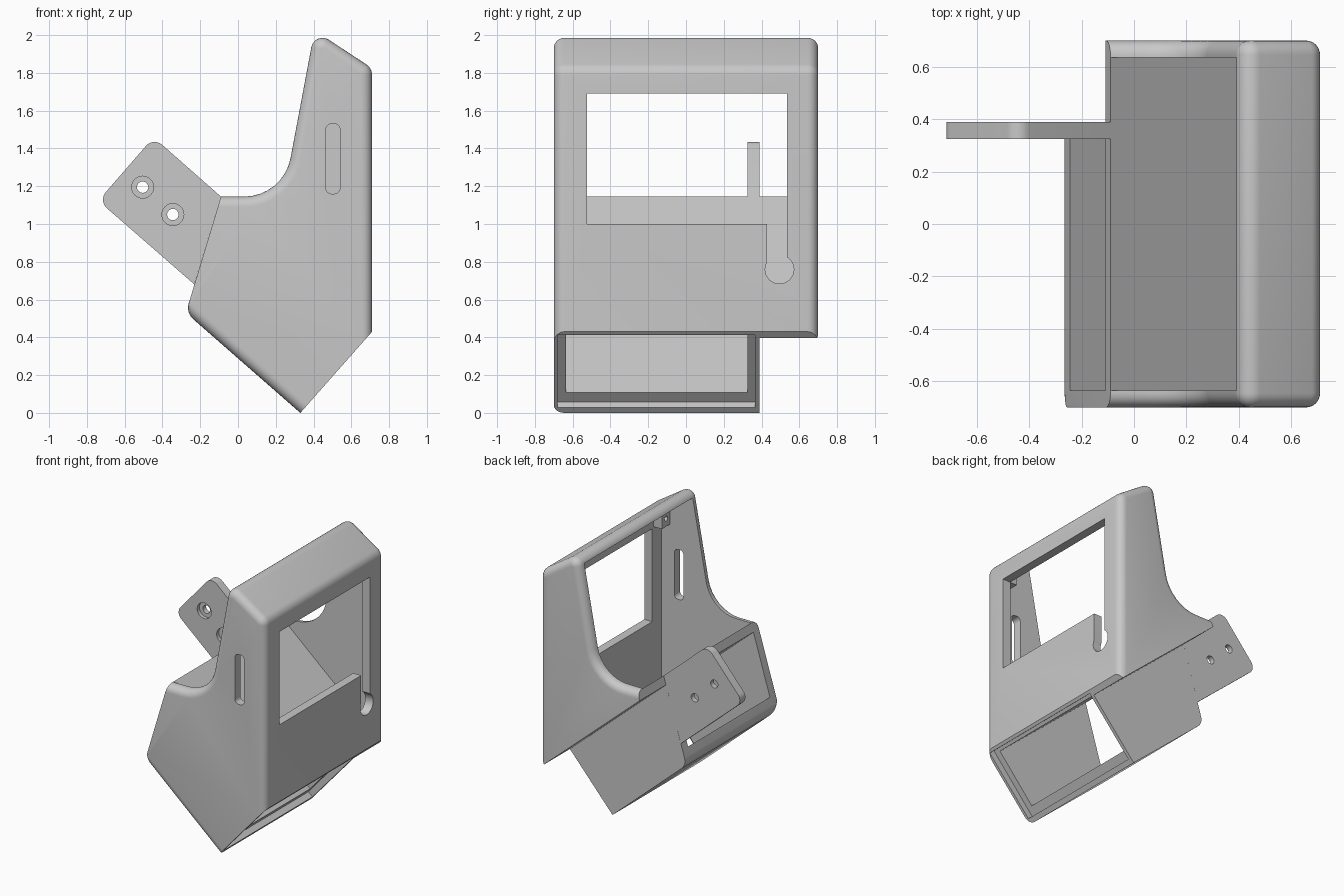
import bpy, bmesh, math
from mathutils import Vector

cube = bpy.data.objects.get("Cube")
if cube:
    bpy.data.objects.remove(cube, do_unlink=True)

grey = bpy.data.materials.new("matte grey plastic")
grey.use_nodes = True
colour = (0.58, 0.58, 0.58, 1)
grey.diffuse_color = colour
grey.node_tree.nodes["Principled BSDF"].inputs["Base Color"].default_value = colour

# Tilted frame of the lower duct: d runs along it, n across it
TILT = math.radians(41)
D = Vector((-math.cos(TILT), math.sin(TILT)))
N = Vector((math.sin(TILT), math.cos(TILT)))
HALF, WALL = 0.7, 0.065
INNER = HALF - WALL


def fillet(points, steps=8):
    """Round each corner given as (a, b, radius); radius is optional."""
    out = []
    for i, p in enumerate(points):
        c = Vector(p[:2])
        if len(p) < 3:
            out.append(c)
            continue
        u = (Vector(points[i - 1][:2]) - c).normalized()
        v = (Vector(points[(i + 1) % len(points)][:2]) - c).normalized()
        half = u.angle(v) / 2
        centre = c + (u + v).normalized() * p[2] / math.sin(half)
        start = c + u * p[2] / math.tan(half) - centre
        end = c + v * p[2] / math.tan(half) - centre
        sweep = math.pi - 2 * half
        for k in range(steps + 1):
            t = k / steps
            out.append(centre + (start * math.sin((1 - t) * sweep)
                                 + end * math.sin(t * sweep)) / math.sin(sweep))
    return out


def inset(points, amount, fixed):
    """Move the edges of a counter-clockwise outline inwards, except fixed ones."""
    count = len(points)
    normals = []
    for i in range(count):
        e = (Vector(points[(i + 1) % count][:2]) - Vector(points[i][:2])).normalized()
        normals.append(Vector((-e.y, e.x)))
    out = []
    for i, p in enumerate(points):
        a, b = normals[i - 1], normals[i]
        oa = 0 if (i - 1) % count in fixed else amount
        ob = 0 if i in fixed else amount
        det = a.x * b.y - a.y * b.x
        moved = (p[0] + (oa * b.y - ob * a.y) / det, p[1] + (a.x * ob - b.x * oa) / det)
        radius = tuple(r - math.copysign(amount, det) for r in p[2:])
        out.append(moved + radius)
    return out


def loft(name, layers, axis="y"):
    """Closed solid through (position, outline) layers along y or x."""
    bm = bmesh.new()
    rings = []
    for s, points in layers:
        rings.append([bm.verts.new((p[0], s, p[1]) if axis == "y" else (s, p[0], p[1]))
                      for p in points])
    bm.faces.new(rings[0])
    bm.faces.new(rings[-1][::-1])
    for a, b in zip(rings, rings[1:]):
        for i in range(len(a)):
            j = (i + 1) % len(a)
            bm.faces.new((a[i], b[i], b[j], a[j]))
    bm.normal_update()
    if bm.calc_volume(signed=True) < 0:
        bmesh.ops.reverse_faces(bm, faces=bm.faces[:])
    mesh = bpy.data.meshes.new(name)
    bm.to_mesh(mesh)
    bm.free()
    mesh.materials.append(grey)
    ob = bpy.data.objects.new(name, mesh)
    bpy.context.collection.objects.link(ob)
    return ob


def prism(name, points, lo, hi, axis="y"):
    return loft(name, [(lo, points), (hi, points)], axis)


def rect(a0, a1, b0, b1, r=None):
    pts = [(a0, b0), (a1, b0), (a1, b1), (a0, b1)]
    return fillet([p + (r,) for p in pts]) if r else pts


def tilted(d0, d1, n0, n1):
    return [D * d + N * n for d, n in ((d0, n0), (d1, n0), (d1, n1), (d0, n1))]


def circle(a, b, r, count=32):
    return [(a + r * math.cos(math.tau * k / count), b + r * math.sin(math.tau * k / count))
            for k in range(count)]


def cut(target, points, lo, hi, axis="y"):
    cutter = prism("cutter", points, lo, hi, axis)
    cutter.hide_render = True
    mod = target.modifiers.new("cut", "BOOLEAN")
    mod.operation, mod.solver, mod.object = "DIFFERENCE", "EXACT", cutter
    bpy.context.view_layer.objects.active = target
    bpy.ops.object.modifier_apply(modifier=mod.name)
    bpy.data.objects.remove(cutter, do_unlink=True)


def smooth(ob):
    bpy.ops.object.select_all(action="DESELECT")
    ob.select_set(True)
    bpy.context.view_layer.objects.active = ob
    bpy.ops.object.shade_smooth_by_angle(angle=math.radians(35))


# Housing: side silhouette with rounded rims; the two open duct ends stay square
outline = [(0.33, 0), (0.71, 0.43), (0.71, 1.825, 0.07), (0.405, 2.025, 0.06),
           (0.24, 1.145, 0.25), (-0.09, 1.145), (-0.276, 0.53, 0.08)]
ROUND, STEPS = 0.055, 6
rim = []
for k in range(STEPS + 1):
    angle = math.pi / 2 * k / STEPS
    shape = fillet(inset(outline, ROUND * (1 - math.sin(angle)), (0, 5)))
    rim.append((HALF - ROUND * (1 - math.cos(angle)), shape))
housing = loft("housing", [(-y, s) for y, s in rim] + rim[::-1])

# Upper cavity, open to the back
floor_n = 0.805
front = 0.71 - WALL
cavity = [(front, (floor_n - N.x * front) / N.y), (front, 1.785), (0.4, 1.944),
          (-0.4, 1.944), (-0.4, (floor_n + N.x * 0.4) / N.y)]
cut(housing, cavity, -INNER, INNER)

# Narrower lower duct, open at both ends, with a rebate at the low end
cut(housing, tilted(-3, 3, -3, 0.745), 0.39, 1)
cut(housing, tilted(-2, 2, 0.32, 0.745), -INNER, 0.325)
cut(housing, tilted(-2, -0.205, 0.256, 0.768), -0.68, 0.365)

# Window, keyhole cable slot and side slot
cut(housing, rect(-0.525, 0.535, 1.0, 1.69), 0.6, 0.8, axis="x")
cut(housing, rect(0.43, 0.535, 0.76, 1.05), 0.6, 0.8, axis="x")
cut(housing, circle(0.495, 0.76, 0.076), 0.6, 0.8, axis="x")
cut(housing, rect(0.465, 0.54, 1.16, 1.53, 0.03), -0.8, -0.6)
smooth(housing)

# Mounting arm with two counterbored screw holes
tip, low, high = 1.295, 0.3625, 0.808
arm_points = [(-0.09, 1.145), tuple(D * tip + N * high) + (0.06,),
              tuple(D * tip + N * low) + (0.06,), (-0.231, 0.68)]
arm = prism("mounting_arm", fillet(arm_points), 0.325, 0.39)
for x, z in ((-0.505, 1.195), (-0.345, 1.05)):
    cut(arm, circle(x, z, 0.058), 0.3, 0.352)
    cut(arm, circle(x, z, 0.03), 0.3, 0.45)
smooth(arm)

# Screw bosses in the upper inside corners
for side, name in ((-1, "right_boss"), (1, "left_boss")):
    y0, y1 = sorted((side * 0.54, side * (INNER + 0.01)))
    boss = prism(name, rect(0.575, front + 0.01, 1.7, 1.82), y0, y1)
    cut(boss, circle(side * 0.587, 1.76, 0.018, 16), 0.5, 0.63, axis="x")
    smooth(boss)
